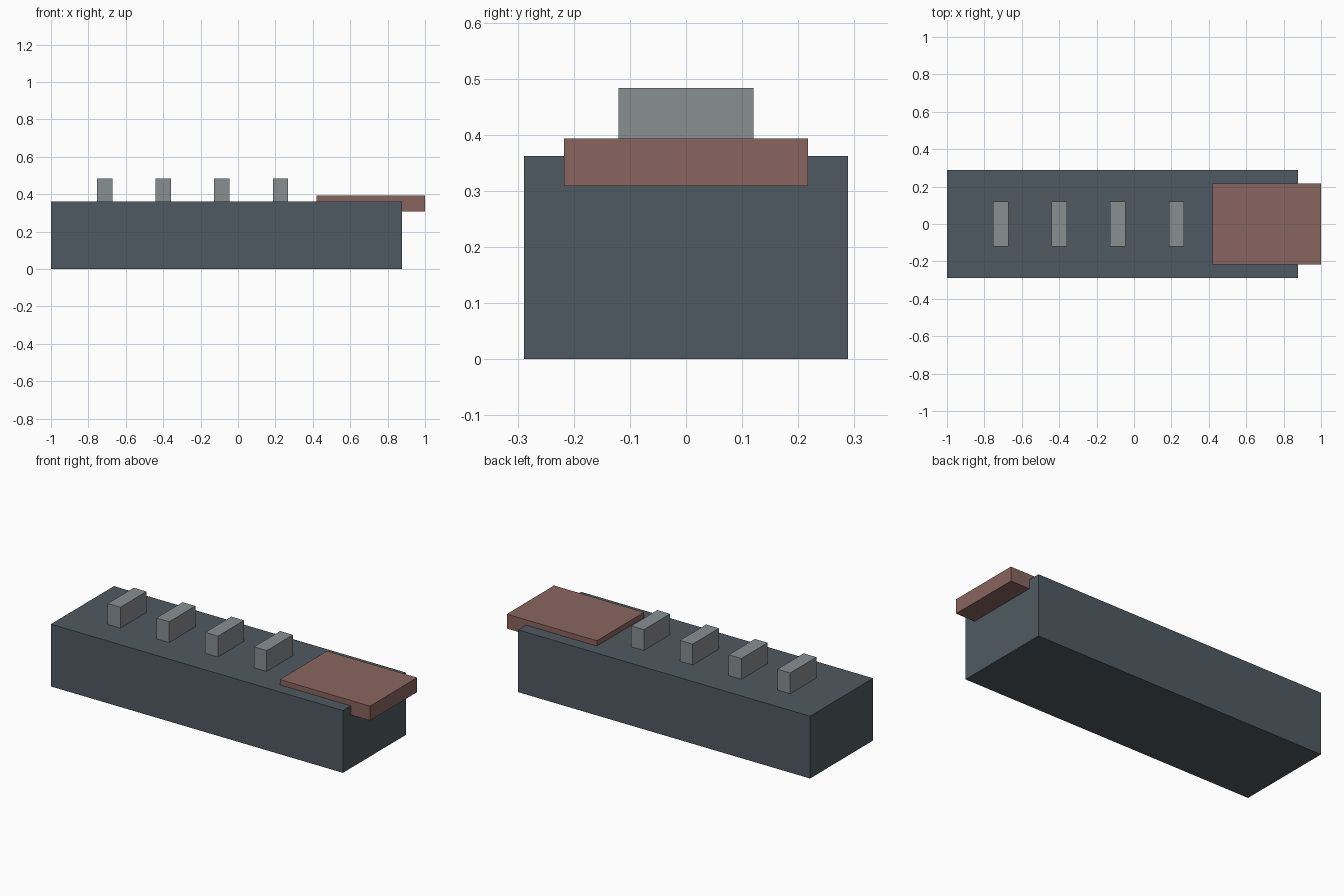
import bpy
import bmesh
from mathutils import Vector

default = bpy.data.objects.get("Cube")
if default:
    bpy.data.objects.remove(default, do_unlink=True)


def material(name, rgb):
    mat = bpy.data.materials.new(name)
    mat.use_nodes = True
    mat.diffuse_color = (*rgb, 1)
    mat.node_tree.nodes["Principled BSDF"].inputs["Base Color"].default_value = (*rgb, 1)
    return mat


def box(name, low, high, mat):
    low, high = Vector(low), Vector(high)
    bm = bmesh.new()
    bmesh.ops.create_cube(bm, size=1)
    bmesh.ops.scale(bm, vec=high - low, verts=bm.verts)
    mesh = bpy.data.meshes.new(name)
    bm.to_mesh(mesh)
    bm.free()
    mesh.materials.append(mat)
    obj = bpy.data.objects.new(name, mesh)
    obj.location = (low + high) / 2
    bpy.context.collection.objects.link(obj)
    return obj


slate = material("slate_blue_grey", (0.08, 0.102, 0.122))
grey = material("light_grey", (0.25, 0.272, 0.283))
brick = material("dusty_red", (0.25, 0.13, 0.114))

# Long main body
body_top = 0.362
box("body", (-1, -0.289, 0), (0.877, 0.289, body_top), slate)

# Slab sunk into the top and overhanging one end
box("end_slab", (0.421, -0.217, 0.309), (1, 0.217, 0.393), brick)

# Row of evenly spaced upright blocks
first, pitch, half = -0.713, 0.3135, 0.041
for i in range(4):
    x = first + i * pitch
    box(f"top_block_{i + 1}", (x - half, -0.12, body_top),
        (x + half, 0.12, 0.483), grey)
